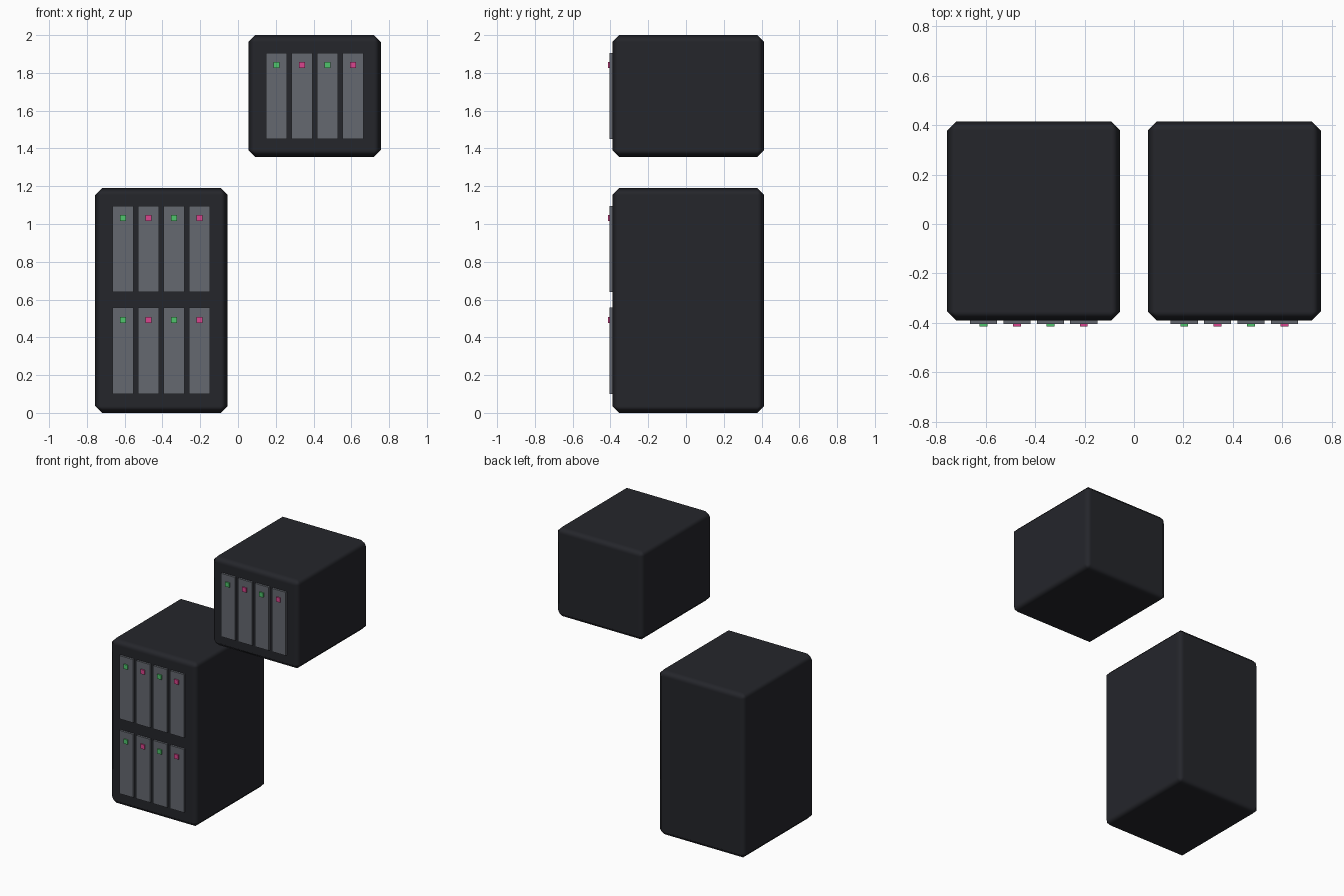
import bpy

if "Cube" in bpy.data.objects:
    bpy.data.objects.remove(bpy.data.objects["Cube"])


def material(name, color):
    m = bpy.data.materials.new(name)
    m.diffuse_color = (*color, 1)
    m.use_nodes = True
    m.node_tree.nodes["Principled BSDF"].inputs["Base Color"].default_value = m.diffuse_color
    return m


CASE = material("case_charcoal", (0.018, 0.019, 0.024))
BAY = material("bay_grey", (0.13, 0.14, 0.16))
GREEN = material("light_green", (0.08, 0.55, 0.15))
PINK = material("light_pink", (0.70, 0.06, 0.27))


def box(name, lo, hi, mat):
    bpy.ops.mesh.primitive_cube_add(
        size=1, location=[(a + b) / 2 for a, b in zip(lo, hi)])
    ob = bpy.context.object
    ob.name = name
    ob.scale = [b - a for a, b in zip(lo, hi)]
    bpy.ops.object.transform_apply(location=False, rotation=False, scale=True)
    ob.data.materials.append(mat)
    return ob


def cabinet(name, cx, z0, z1, rows):
    # chamfered case with softly shaded edges
    case = box(name + "_case", (cx - 0.35, -0.39, z0), (cx + 0.35, 0.414, z1), CASE)
    bevel = case.modifiers.new("edge_chamfer", "BEVEL")
    bevel.width = 0.036
    bevel.segments = 1
    bevel.harden_normals = True
    bpy.ops.object.shade_smooth()

    # drive bays with alternating status lights
    for r, zc in enumerate(rows):
        for c in range(4):
            x = cx + (c - 1.5) * 0.135
            box(f"{name}_drive_bay_{r}_{c}", (x - 0.055, -0.405, zc - 0.228),
                (x + 0.055, -0.37, zc + 0.228), BAY)
            zl = zc + 0.163
            box(f"{name}_status_light_{r}_{c}", (x - 0.016, -0.414, zl - 0.016),
                (x + 0.016, -0.39, zl + 0.016), PINK if c % 2 else GREEN)


cabinet("tall", -0.406, 0.0, 1.19, [0.329, 0.868])
cabinet("short", 0.406, 1.355, 2.0, [1.678])
